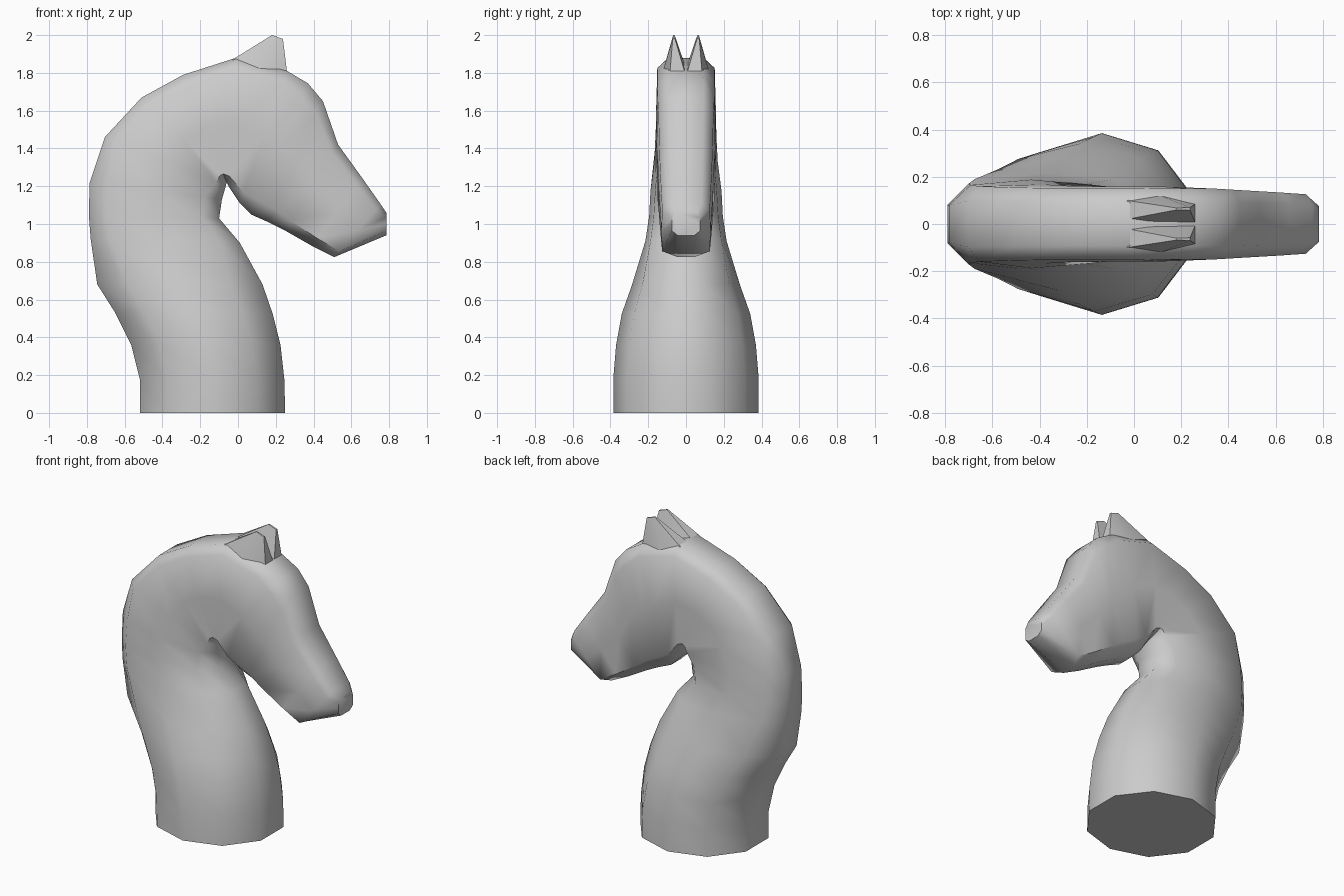
import bpy, bmesh, math
from mathutils import Vector

cube = bpy.data.objects.get("Cube")
if cube:
    bpy.data.objects.remove(cube, do_unlink=True)

grey = bpy.data.materials.new("light grey")
grey.use_nodes = True
colour = (0.6, 0.6, 0.6, 1)
grey.diffuse_color = colour
grey.node_tree.nodes["Principled BSDF"].inputs["Base Color"].default_value = colour


def finish(name, bm, angle):
    bmesh.ops.recalc_face_normals(bm, faces=bm.faces)
    mesh = bpy.data.meshes.new(name)
    bm.to_mesh(mesh)
    bm.free()
    obj = bpy.data.objects.new(name, mesh)
    bpy.context.collection.objects.link(obj)
    mesh.materials.append(grey)
    bpy.ops.object.select_all(action='DESELECT')
    obj.select_set(True)
    bpy.context.view_layer.objects.active = obj
    bpy.ops.object.shade_smooth_by_angle(angle=math.radians(angle))
    return obj


# Ten-sided section between a crest point and a throat point.
# style: (crest flat, throat flat, corner position, corner width)
ROUND = (0.31, 0.31, 0.62, 0.81)
OVAL = (0.42, 0.36, 0.74, 0.88)
BOX = (0.58, 0.4, 0.84, 0.95)
FACE = (0.62, 0.35, 0.78, 0.97)


def section(crest, throat, width, style):
    a, b = (Vector((p[0], 0, p[1])) for p in (crest, throat))
    mid, half = (a + b) / 2, (a - b) / 2
    flat_a, flat_b, corner, wide = style
    side = [(1, flat_a), (corner, wide), (0, 1), (-corner, wide), (-1, flat_b)]
    loop = side + [(u, -v) for u, v in reversed(side)]
    return [mid + half * u + Vector((0, v * width, 0)) for u, v in loop]


# Crest point, throat point, half width and style from base to muzzle
rings = [
    ((-.52, 0), (.25, 0), .385, ROUND),
    ((-.52, .18), (.245, .18), .385, ROUND),
    ((-.565, .36), (.225, .36), .37, ROUND),
    ((-.65, .53), (.185, .52), .34, ROUND),
    ((-.745, .68), (.13, .68), .285, ROUND),
    ((-.78, .92), (.01, .9), .215, OVAL),
    ((-.79, 1.05), (-.1, 1.03), .195, OVAL),
    ((-.785, 1.22), (-.085, 1.13), .188, OVAL),
    ((-.705, 1.46), (-.065, 1.2), .168, BOX),
    ((-.51, 1.67), (-.06, 1.22), .162, BOX),
    ((-.29, 1.79), (-.06, 1.22), .16, BOX),
    ((-.01, 1.88), (-.05, 1.2), .16, BOX),
    ((.26, 1.81), (.01, 1.11), .158, BOX),
    ((.37, 1.745), (.07, 1.05), .155, FACE),
    ((.45, 1.65), (.16, 1.01), .15, FACE),
    ((.53, 1.42), (.25, .965), .145, FACE),
    ((.66, 1.24), (.39, .885), .137, FACE),
    ((.755, 1.105), (.51, .825), .13, FACE),
    ((.785, 1.06), (.785, .94), .075, (.8, .6, .6, 1)),
]

# Neck and head as one skinned loft
bm = bmesh.new()
loops = [[bm.verts.new(p) for p in section(*r)] for r in rings]
for low, high in zip(loops, loops[1:]):
    for i in range(len(low)):
        j = (i + 1) % len(low)
        bm.faces.new((low[i], low[j], high[j], high[i]))
bm.faces.new(loops[0])
bm.faces.new(loops[-1])
finish("neck_and_head", bm, 55)

# Pointed ears with a V-shaped gap between them
ear = [(-.03, .1, 1.87), (-.03, .02, 1.87), (.18, .068, 2), (.18, .06, 2),
       (.238, .07, 1.98), (.238, .058, 1.98), (.26, .085, 1.8),
       (.26, .005, 1.8), (.05, .005, 1.84), (.1, .125, 1.8)]
for name, s in (("left_side_ear", -1), ("right_side_ear", 1)):
    bm = bmesh.new()
    for x, y, z in ear:
        bm.verts.new((x, s * y, z))
    hull = bmesh.ops.convex_hull(bm, input=bm.verts)
    loose = [v for v in bm.verts if not v.link_faces]
    bmesh.ops.delete(bm, geom=loose, context='VERTS')
    finish(name, bm, 30)
